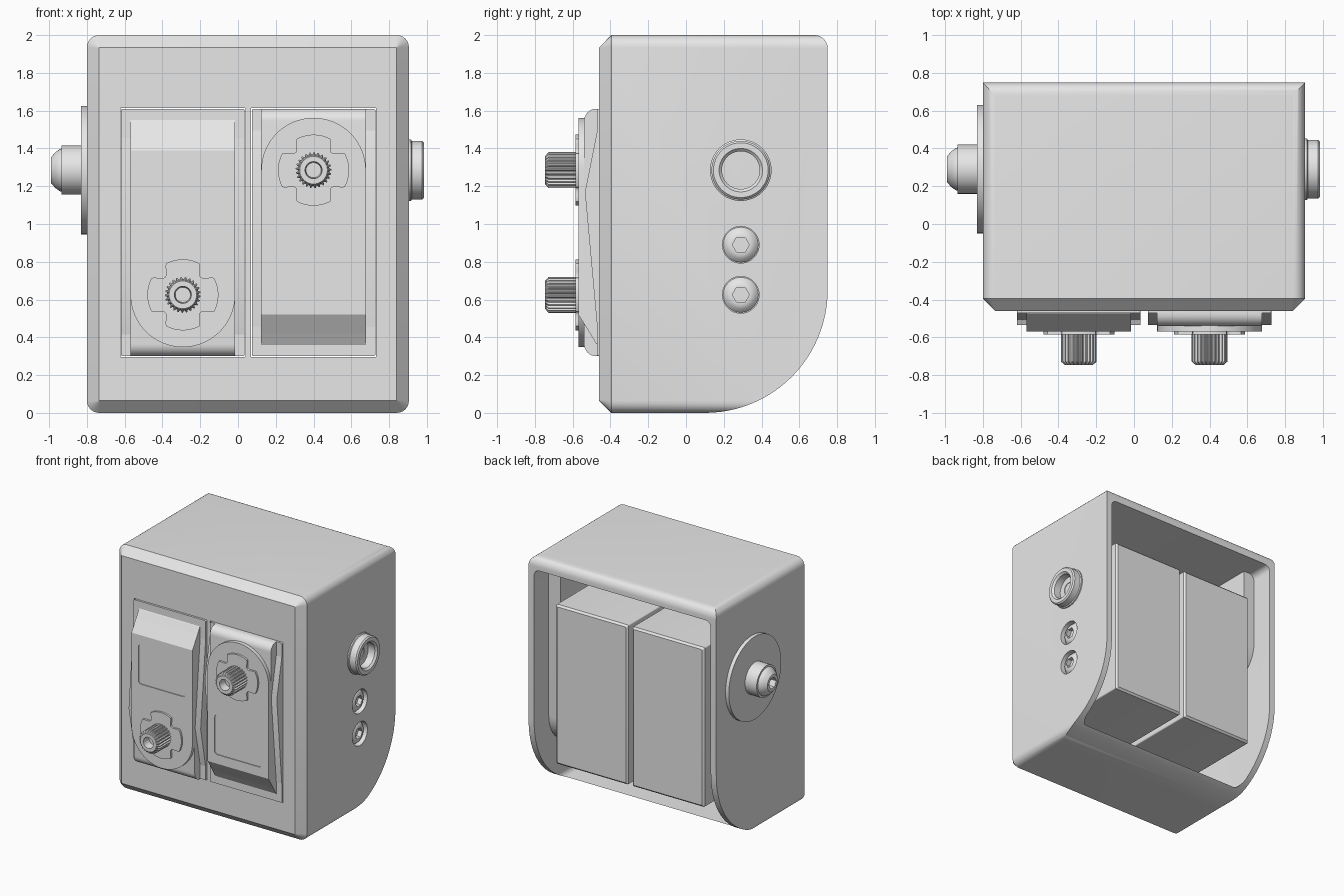
import bpy, bmesh
from math import pi, sin, cos, radians
from mathutils import Vector

cube = bpy.data.objects.get("Cube")
if cube:
    bpy.data.objects.remove(cube)

grey = bpy.data.materials.new("plain_grey")
grey.use_nodes = True
GREY = (0.8, 0.8, 0.8, 1)
grey.diffuse_color = GREY
grey.node_tree.nodes["Principled BSDF"].inputs["Base Color"].default_value = GREY


# --- helpers -------------------------------------------------------------
def polar(f, c=(0, 0), n=48):
    return [(c[0] + f(a) * cos(a), c[1] + f(a) * sin(a))
            for a in (2 * pi * i / n for i in range(n))]


def circle(r, c=(0, 0), n=48):
    return polar(lambda a: r, c, n)


def hexagon(r, c):
    return polar(lambda a: r * cos(pi / 6) / cos(a % (pi / 3) - pi / 6), c)


def arc(c, r, start, end, n=16):
    angles = [radians(start + (end - start) * i / n) for i in range(n + 1)]
    return [(c[0] + r * cos(a), c[1] + r * sin(a)) for a in angles]


def rounded_rect(u0, u1, v0, v1, r):
    return (arc((u1 - r, v1 - r), r, 0, 90, 6) + arc((u0 + r, v1 - r), r, 90, 180, 6)
            + arc((u0 + r, v0 + r), r, 180, 270, 6) + arc((u1 - r, v0 + r), r, 270, 360, 6))


def loft(name, axis, rings):
    """Skin matching outlines, each given as (points, position along axis)."""
    bm = bmesh.new()
    loops = []
    for pts, w in rings:
        loops.append([bm.verts.new((w, u, v) if axis == "x" else (u, w, v)) for u, v in pts])
    for a, b in zip(loops, loops[1:]):
        for i in range(len(a)):
            j = (i + 1) % len(a)
            bm.faces.new((a[i], a[j], b[j], b[i]))
    bm.faces.new(loops[0])
    bm.faces.new(loops[-1])
    bmesh.ops.recalc_face_normals(bm, faces=bm.faces)
    mesh = bpy.data.meshes.new(name)
    bm.to_mesh(mesh)
    bm.free()
    mesh.materials.append(grey)
    obj = bpy.data.objects.new(name, mesh)
    bpy.context.collection.objects.link(obj)
    return obj


def prism(name, axis, pts, w0, w1):
    return loft(name, axis, [(pts, w0), (pts, w1)])


def activate(obj):
    bpy.ops.object.select_all(action="DESELECT")
    obj.select_set(True)
    bpy.context.view_layer.objects.active = obj


def boolean(obj, cutter, op="DIFFERENCE"):
    mod = obj.modifiers.new("cut", "BOOLEAN")
    mod.operation, mod.object, mod.solver = op, cutter, "EXACT"
    activate(obj)
    bpy.ops.object.modifier_apply(modifier=mod.name)
    bpy.data.objects.remove(cutter)


def finish(obj):
    activate(obj)
    bpy.ops.object.shade_smooth_by_angle(angle=radians(30))


# --- housing: chamfered front, swept lower back, open rear ----------------
X0, X1, CH = -0.80, 0.905, 0.065
outer = rounded_rect(X0, X1, 0, 2, CH)
front = rounded_rect(X0 + CH, X1 - CH, CH, 2 - CH, 0.002)
housing = loft("housing", "y", [(front, -0.46), (outer, -0.395), (outer, 0.9)])
side_profile = ([(-1, -0.01)] + arc((0.1, 0.65), 0.65, -90, 0, 24)
                + arc((0.68, 1.93), 0.07, 0, 90, 8) + [(-1, 2.01)])
boolean(housing, prism("side_cutter", "x", side_profile, -1.5, 1.5), "INTERSECT")
boolean(housing, prism("cavity_cutter", "y",
                       rounded_rect(-0.75, 0.855, 0.06, 1.9, 0.05), -0.36, 1.2))

# Servo windows and screw holes
SERVOS = (("left", 0.4, 0), ("right", -0.292, pi))
MID, HW, HH = 0.955, 0.327, 0.655
for side, cx, turn in SERVOS:
    window = rounded_rect(cx - HW - 0.004, cx + HW + 0.004,
                          MID - HH - 0.004, MID + HH + 0.004, 0.003)
    boolean(housing, prism("window_cutter", "y", window, -0.6, -0.2))
PIVOT = (0.29, 1.285)
SCREWS = ((0.29, 0.89), (0.29, 0.625))
for c in SCREWS:
    boolean(housing, prism("hole_cutter", "x", circle(0.097, c), 0.8, 1))
finish(housing)

# --- inner mounting pads, rounded at the lower end ------------------------
for name, z, w0, w1 in (("left_pad", 0.625, 0.75, 0.857), ("right_pad", 1.285, -0.752, -0.65)):
    pts = arc((0.29, z), 0.27, 180, 360, 24) + [(0.56, 1.91), (0.02, 1.91)]
    finish(prism(name, "x", pts, w0, w1))

# --- side fittings ---------------------------------------------------------
finish(loft("left_bushing", "x", [(circle(r, PIVOT), w) for r, w in (
    (0.163, 0.85), (0.163, 0.915), (0.155, 0.92), (0.155, 0.975), (0.145, 0.985),
    (0.115, 0.985), (0.1, 0.97), (0.1, 0.91), (0.05, 0.91), (0.05, 0.87))]))
for i, c in enumerate(SCREWS):
    finish(loft(f"side_screw_{i + 1}", "x", [
        (circle(0.093, c), 0.84), (circle(0.093, c), 0.865), (circle(0.075, c), 0.885),
        (circle(0.055, c), 0.895), (hexagon(0.045, c), 0.895), (hexagon(0.045, c), 0.86)]))
finish(prism("right_disc", "x", circle(0.34, PIVOT, 64), -0.79, -0.83))
finish(prism("right_boss", "x", circle(0.13, PIVOT), -0.82, -0.935))
finish(loft("right_bolt", "x", [
    (circle(0.115, PIVOT), -0.93), (circle(0.112, PIVOT), -0.942),
    (circle(0.095, PIVOT), -0.967), (circle(0.068, PIVOT), -0.99),
    (hexagon(0.048, PIVOT), -0.99), (hexagon(0.048, PIVOT), -0.94)]))


# --- servos: output shaft at the rounded end, second one turned over -------
def notched(a):
    d = abs((a % (pi / 2)) - pi / 4) / 0.27
    return 0.188 - 0.055 * max(0, 1 - d * d)


def toothed(r, c):
    pts = circle(1, (0, 0), 100)
    return [(c[0] + u * k, c[1] + v * k) for i, (u, v) in enumerate(pts)
            for k in [r if i % 4 < 2 else r * 0.88]]


AXLE = (0, 0.33)
R = 0.277
for side, cx, turn in SERVOS:
    body = loft(side + "_servo_body", "y", [
        (rounded_rect(-HW, HW, -HH, HH, 0.01), -0.47),
        (rounded_rect(-HW, HW, -HH, HH, 0.01), 0.64),
        (rounded_rect(-HW + 0.015, HW - 0.015, -HH + 0.015, HH - 0.015, 0.01), 0.655)])
    # Cover with a rounded upper edge
    slab = prism(side + "_servo_cover", "x",
                 [(-0.465, -0.595), (-0.475, -0.59), (-0.54, -0.48)]
                 + arc((-0.475, 0.59), 0.065, 180, 90, 8) + [(-0.465, 0.655)], -R, R)
    # Raised face with one round end and one sloped end
    face = prism(side + "_servo_face", "y",
                 arc(AXLE, R, 0, 180, 32) + [(-R, -0.61), (R, -0.61)], -0.465, -0.57)
    bm = bmesh.new()
    bm.from_mesh(face.data)
    cut = bmesh.ops.bisect_plane(bm, geom=bm.verts[:] + bm.edges[:] + bm.faces[:],
                                 plane_co=Vector((0, -0.57, -0.435)),
                                 plane_no=Vector((0, -0.16, -0.1)), clear_outer=True)
    rim = [e for e in cut["geom_cut"] if isinstance(e, bmesh.types.BMEdge)]
    bmesh.ops.holes_fill(bm, edges=rim)
    bmesh.ops.recalc_face_normals(bm, faces=bm.faces)
    bm.to_mesh(face.data)
    bm.free()
    # Shallow label recess
    boolean(face, prism("label_cutter", "y",
                        rounded_rect(-0.215, 0.215, -0.36, -0.033, 0.03), -0.6, -0.563))
    parts = [body, slab, face]
    # Triangular side ribs
    for tag, w0, w1 in (("inner", -HW, -R), ("outer", R, HW)):
        parts.append(prism(f"{side}_servo_{tag}_rib", "x",
                           [(-0.465, 0.565), (-0.535, 0.215), (-0.465, -0.555)], w0, w1))
    # Notched horn plate and splined hollow shaft
    parts.append(prism(side + "_servo_horn", "y", polar(notched, AXLE, 128), -0.565, -0.586))
    parts.append(loft(side + "_servo_shaft", "y", [
        (toothed(0.095, AXLE), -0.58), (toothed(0.095, AXLE), -0.728),
        (circle(0.073, AXLE, 100), -0.747), (circle(0.045, AXLE, 100), -0.747),
        (circle(0.04, AXLE, 100), -0.68)]))
    for p in parts:
        finish(p)
        p.location = (cx, 0, MID)
        p.rotation_euler = (0, turn, 0)
